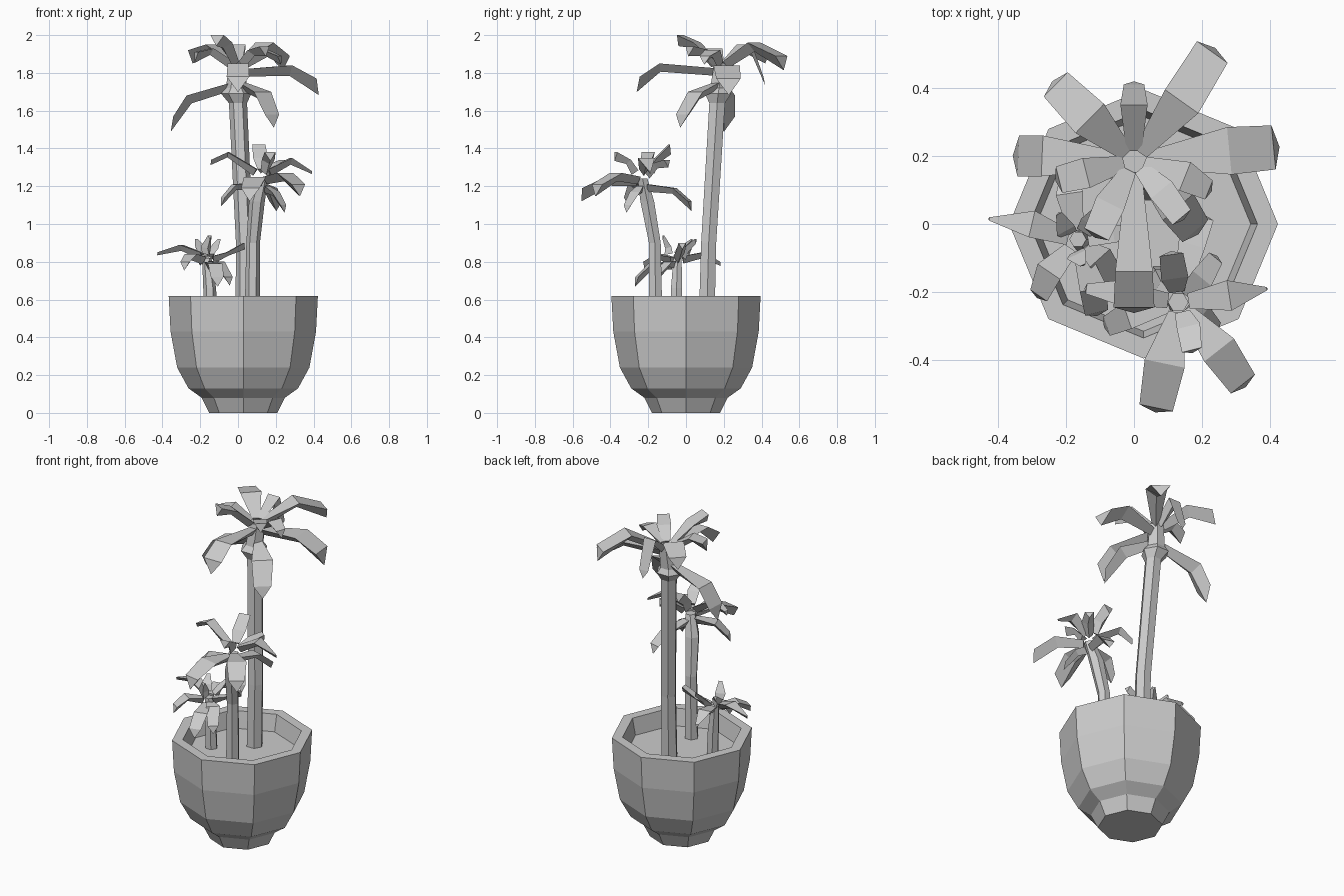
import bpy
import bmesh
from math import cos, sin, pi
from mathutils import Vector


def make_object(name, bm):
    bmesh.ops.recalc_face_normals(bm, faces=bm.faces)
    me = bpy.data.meshes.new(name)
    bm.to_mesh(me)
    bm.free()
    ob = bpy.data.objects.new(name, me)
    bpy.context.collection.objects.link(ob)
    return ob


def loft(bm, rings):
    """Skin a list of equal-length point rings and cap both ends."""
    vs = [[bm.verts.new(p) for p in ring] for ring in rings]
    n = len(vs[0])
    for a, b in zip(vs, vs[1:]):
        for i in range(n):
            j = (i + 1) % n
            bm.faces.new((a[i], a[j], b[j], b[i]))
    bm.faces.new(vs[0][::-1])
    bm.faces.new(vs[-1])


def stack(name, sides, sections):
    """Tube from (x, y, z, radius) sections."""
    bm = bmesh.new()
    loft(bm, [[(x + r * cos(2 * pi * i / sides), y + r * sin(2 * pi * i / sides), z)
               for i in range(sides)] for x, y, z, r in sections])
    return make_object(name, bm)


def leaf(bm, root, mid, tip, w_mid, w_tip):
    """Folded blade: flat top, keel below, steep triangular end."""
    p = [Vector(root), Vector(mid), Vector(tip)]
    flat = Vector((p[2].x - p[0].x, p[2].y - p[0].y, 0)).normalized()
    side = Vector((-flat.y, flat.x, 0))
    rings = []
    for k, (w, d) in enumerate(((0.045, 0.04), (w_mid, 0.4 * w_mid), (w_tip, 0.6 * w_tip + 0.01))):
        t = (p[min(k + 1, 2)] - p[max(k - 1, 0)]).normalized()
        down = t.cross(side)
        if down.z > 0:
            down = -down
        if k == 2:
            down = Vector((0, 0, -1)) + flat * 0.2
        rings.append([p[k] + side * w / 2, p[k] - side * w / 2, p[k] + down * d])
    loft(bm, rings)


def crown(name, center, leaves, w_mid, w_tip):
    """Leaves are (mid, tip[, mid width, tip width]) around a centre."""
    bm = bmesh.new()
    c = Vector(center)
    for mid, tip, *w in leaves:
        out = Vector((mid[0] - c.x, mid[1] - c.y, 0)).normalized() * 0.03
        lift = max(-0.05, min(0.06, (mid[2] - c.z) * 0.5))
        leaf(bm, c + out + Vector((0, 0, lift)), mid, tip, *(w or (w_mid, w_tip)))
    return make_object(name, bm)


# Octagonal pot with a hollow rim and soil floor
PX = 0.028
stack("pot", 8, [(PX, 0, z, r) for z, r in (
    (0, 0.18), (0.08, 0.22), (0.13, 0.29), (0.24, 0.35), (0.43, 0.385),
    (0.62, 0.395), (0.62, 0.335), (0.52, 0.315))])

# Trunks
stack("tall_trunk", 6, [(0.035, 0.11, 0.51, 0.048), (0.035, 0.12, 0.9, 0.046),
                        (0.0, 0.165, 1.64, 0.048), (-0.01, 0.17, 1.69, 0.08),
                        (-0.01, 0.175, 1.72, 0.055), (0, 0.19, 1.85, 0.045)])
stack("middle_trunk", 6, [(0.075, -0.16, 0.51, 0.04), (0.08, -0.165, 0.9, 0.036),
                          (0.10, -0.205, 1.12, 0.042), (0.13, -0.23, 1.24, 0.03)])
stack("small_trunk", 6, [(-0.145, -0.05, 0.51, 0.036), (-0.15, -0.05, 0.66, 0.034),
                         (-0.165, -0.045, 0.82, 0.025)])

# Tall palm leaves
crown("tall_leaves", (0, 0.185, 1.80), [
    ((0.28, 0.215, 1.84), (0.41, 0.225, 1.77), 0.14, 0.13),
    ((-0.27, 0.20, 1.68), (-0.34, 0.20, 1.57), 0.12, 0.12),
    ((0, -0.14, 1.85), (0, -0.245, 1.78), 0.11, 0.12),
    ((0.14, 0.36, 1.96), (0.23, 0.505, 1.89), 0.12, 0.11),
    ((-0.13, 0.31, 1.95), (-0.23, 0.41, 1.92), 0.12, 0.10),
    ((0, 0.35, 1.95), (0, 0.41, 1.78), 0.08, 0.06),
    ((-0.14, 0.15, 1.93), (-0.22, 0.13, 1.91), 0.09, 0.08),
    ((0.15, 0.14, 1.92), (0.22, 0.10, 1.89), 0.09, 0.06),
    ((0.13, 0.05, 1.70), (0.18, -0.02, 1.58), 0.12, 0.10),
    ((-0.07, 0.06, 1.96), (-0.11, -0.03, 2.0), 0.09, 0.08),
    ((0.08, 0.10, 1.92), (0.14, 0.02, 1.94), 0.08, 0.07),
], 0.1, 0.08)

# Middle palm leaves
crown("middle_leaves", (0.13, -0.23, 1.23), [
    ((0.09, -0.41, 1.25), (0.065, -0.54, 1.19), 0.12, 0.10),
    ((0.25, -0.37, 1.27), (0.32, -0.47, 1.21), 0.11, 0.09),
    ((0.28, -0.21, 1.35), (0.39, -0.19, 1.28), 0.09, 0.01),
    ((0.17, -0.06, 1.19), (0.20, 0.02, 1.12), 0.08, 0.07),
    ((-0.02, -0.27, 1.21), (-0.08, -0.30, 1.14), 0.08, 0.06),
    ((-0.05, -0.20, 1.38), (-0.14, -0.19, 1.34), 0.07, 0.03),
    ((0.12, -0.16, 1.35), (0.11, -0.09, 1.42), 0.08, 0.07),
    ((0.16, -0.30, 1.34), (0.17, -0.37, 1.38), 0.07, 0.06),
    ((0.20, -0.16, 1.32), (0.24, -0.10, 1.34), 0.07, 0.05),
    ((0.20, -0.27, 1.17), (0.24, -0.31, 1.10), 0.07, 0.05),
], 0.09, 0.07)

# Small palm leaves
crown("small_leaves", (-0.165, -0.05, 0.81), [
    ((-0.30, 0.0, 0.89), (-0.425, 0.015, 0.85), 0.08, 0.01),
    ((-0.06, -0.03, 0.85), (0.03, -0.02, 0.90), 0.05, 0.04),
    ((-0.19, 0.09, 0.85), (-0.20, 0.18, 0.80), 0.08, 0.02),
    ((-0.12, -0.19, 0.79), (-0.11, -0.26, 0.72), 0.08, 0.07),
    ((-0.25, -0.14, 0.84), (-0.28, -0.21, 0.80), 0.08, 0.06),
    ((-0.10, -0.10, 0.80), (-0.05, -0.17, 0.72), 0.08, 0.06),
    ((-0.17, -0.09, 0.88), (-0.15, -0.12, 0.94), 0.06, 0.02),
    ((-0.20, -0.02, 0.88), (-0.22, 0.03, 0.92), 0.06, 0.02),
    ((-0.13, 0.0, 0.87), (-0.10, 0.05, 0.92), 0.06, 0.02),
], 0.07, 0.03)
